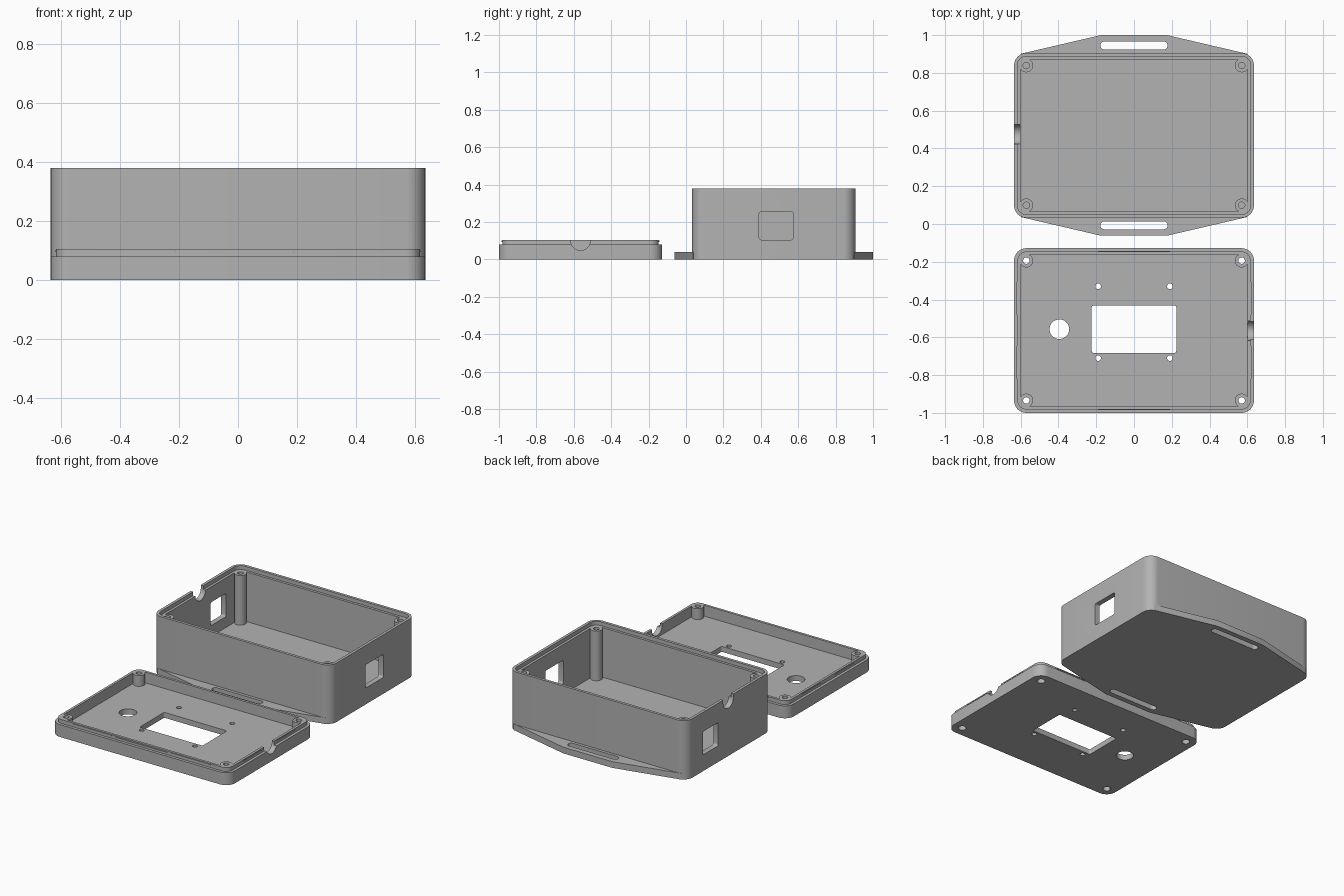
import bpy, bmesh
from math import sin, cos, pi

cube = bpy.data.objects.get("Cube")
if cube:
    bpy.data.objects.remove(cube, do_unlink=True)

grey = bpy.data.materials.new("plastic_grey")
grey.use_nodes = True
GREY = (0.45, 0.45, 0.45, 1)
grey.diffuse_color = GREY
grey.node_tree.nodes["Principled BSDF"].inputs["Base Color"].default_value = GREY

HALF_X, HALF_Y, CORNER = 0.635, 0.436, 0.065
WALL, LIP, FLOOR = 0.034, 0.018, 0.035
BOX_Y, BOX_H = 0.469, 0.38
LID_Y, LID_H, LIP_H = -0.564, 0.08, 0.025
POST_X, POST_Y = 0.57, 0.37


def prism(name, pts, z0, z1, axis="z"):
    """Extrude an outline along z, or along x with the outline in (y, z)."""
    bm = bmesh.new()
    place = (lambda p, h: (p[0], p[1], h)) if axis == "z" else (lambda p, h: (h, p[0], p[1]))
    face = bm.faces.new([bm.verts.new(place(p, z0)) for p in pts])
    up = (0, 0, z1 - z0) if axis == "z" else (z1 - z0, 0, 0)
    geom = bmesh.ops.extrude_face_region(bm, geom=[face])["geom"]
    bmesh.ops.translate(bm, vec=up, verts=[g for g in geom if isinstance(g, bmesh.types.BMVert)])
    bmesh.ops.recalc_face_normals(bm, faces=bm.faces)
    mesh = bpy.data.meshes.new(name)
    bm.to_mesh(mesh)
    bm.free()
    mesh.materials.append(grey)
    ob = bpy.data.objects.new(name, mesh)
    bpy.context.collection.objects.link(ob)
    return ob


def rounded(cx, cy, hx, hy, r, n=8):
    """Rounded rectangle outline."""
    pts = []
    for k, (sx, sy) in enumerate([(1, 1), (-1, 1), (-1, -1), (1, -1)]):
        for i in range(n + 1):
            a = (k + i / n) * pi / 2
            pts.append((cx + sx * (hx - r) + r * cos(a), cy + sy * (hy - r) + r * sin(a)))
    return pts


def circle(cx, cy, r, n=32):
    return [(cx + r * cos(2 * pi * i / n), cy + r * sin(2 * pi * i / n)) for i in range(n)]


def shell_outline(cy, inset):
    return rounded(0, cy, HALF_X - inset, HALF_Y - inset, CORNER - inset)


def combine(target, tool, operation):
    mod = target.modifiers.new("combine", "BOOLEAN")
    mod.operation, mod.solver, mod.object = operation, "EXACT", tool
    bpy.ops.object.select_all(action="DESELECT")
    bpy.context.view_layer.objects.active = target
    target.select_set(True)
    bpy.ops.object.modifier_apply(modifier=mod.name)
    bpy.data.objects.remove(tool, do_unlink=True)


def cut(target, pts, z0, z1, axis="z"):
    combine(target, prism("cutter", pts, z0, z1, axis), "DIFFERENCE")


def add(target, pts, z0, z1):
    combine(target, prism("addition", pts, z0, z1), "UNION")


def corners(cy):
    return [(sx * POST_X, cy + sy * POST_Y) for sx in (-1, 1) for sy in (-1, 1)]


def finish(ob):
    bpy.ops.object.select_all(action="DESELECT")
    bpy.context.view_layer.objects.active = ob
    ob.select_set(True)
    bpy.ops.object.shade_smooth_by_angle(angle=pi / 6)


# Box: hollow shell with a stepped rim
box = prism("box", shell_outline(BOX_Y, 0), 0, BOX_H)
cut(box, shell_outline(BOX_Y, WALL), FLOOR, BOX_H + 0.1)
cut(box, shell_outline(BOX_Y, LIP), BOX_H - LIP_H, BOX_H + 0.1)

# Strap flanges with slots, front and back
for s in (-1, 1):
    outline = [(-0.6, HALF_Y - 0.004), (-0.175, 0.531), (0.175, 0.531), (0.6, HALF_Y - 0.004),
               (0.57, HALF_Y - 0.02), (-0.57, HALF_Y - 0.02)]
    add(box, [(x, BOX_Y + s * y) for x, y in outline], 0, 0.04)
    cut(box, rounded(0, BOX_Y + s * 0.476, 0.178, 0.021, 0.0205), -0.1, 0.1)

# Screw posts in the box
for x, y in corners(BOX_Y):
    add(box, circle(x, y, 0.036), FLOOR - 0.01, BOX_H - LIP_H)
    cut(box, circle(x, y, 0.017), 0.08, BOX_H + 0.1)

# Side windows and cable notch
cut(box, rounded(0.483, 0.18, 0.092, 0.075, 0.012, 4), 0.55, 0.7, "x")
cut(box, rounded(0.657, 0.18, 0.078, 0.075, 0.012, 4), -0.7, -0.55, "x")
cut(box, circle(0.476, BOX_H - 0.02, 0.052), -0.7, -0.55, "x")
cut(box, rounded(0.476, BOX_H + 0.03, 0.052, 0.05, 0.001, 1), -0.7, -0.55, "x")
finish(box)

# Lid: shallow tray with a raised lip
lid = prism("lid", shell_outline(LID_Y, 0), 0, LID_H)
add(lid, shell_outline(LID_Y, LIP), 0.02, LID_H + LIP_H)
cut(lid, shell_outline(LID_Y, WALL), FLOOR, 0.3)

# Screw bosses with counterbored holes
for x, y in corners(LID_Y):
    add(lid, circle(x, y, 0.036), FLOOR - 0.01, LID_H + LIP_H)
    cut(lid, circle(x, y, 0.017), -0.1, 0.3)
    cut(lid, circle(x, y, 0.024), -0.1, 0.03)

# Display window, button hole, mounting holes and cable notch
cut(lid, rounded(0, LID_Y + 0.007, 0.224, 0.125, 0.01, 4), -0.1, 0.1)
cut(lid, circle(-0.395, LID_Y + 0.007, 0.052), -0.1, 0.1)
for x in (-0.19, 0.19):
    for y in (-0.19, 0.19):
        cut(lid, circle(x, LID_Y + 0.044 + y, 0.015), -0.1, 0.1)
cut(lid, circle(LID_Y, LID_H + 0.02, 0.052), 0.55, 0.7, "x")
finish(lid)

# Snap ridges around the lip
for s in (-1, 1):
    for x, length, z in ((-0.35, 0.14, 0.097), (0, 0.19, 0.092), (0.35, 0.14, 0.097)):
        prism("snap_ridge", rounded(x, LID_Y + s * (HALF_Y - LIP), length, 0.004, 0.003, 2), z, z + 0.005)
    for y in (-0.17, 0.17):
        prism("snap_ridge", rounded(s * (HALF_X - LIP), LID_Y + y, 0.004, 0.09, 0.003, 2), 0.094, 0.099)
